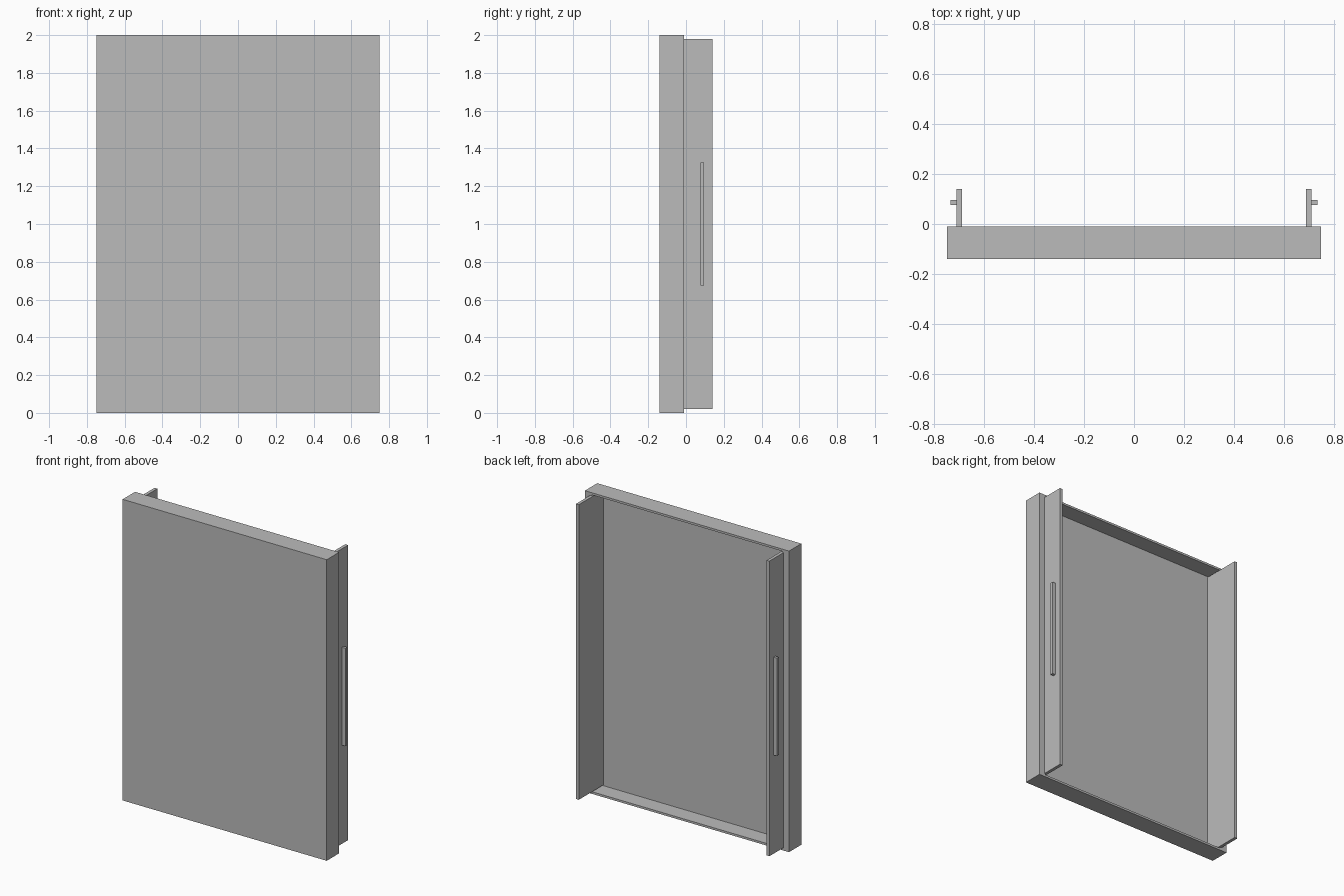
import bpy
import bmesh
from mathutils import Vector

old = bpy.data.objects.get("Cube")
if old:
    bpy.data.objects.remove(old, do_unlink=True)

# One plain grey for everything
grey = bpy.data.materials.new("plain grey")
grey.use_nodes = True
colour = (0.5, 0.5, 0.5, 1)
grey.diffuse_color = colour
grey.node_tree.nodes["Principled BSDF"].inputs["Base Color"].default_value = colour

HALF_W, HEIGHT = 0.75, 2.0
FRONT, RIM_Y, BACK = -0.14, -0.01, 0.14
PANEL_Y = -0.12          # floor of the rear recess
RIM = 0.02


def box(name, low, high, edit=None):
    """Axis-aligned box between two corners, optionally edited in bmesh."""
    low, high = Vector(low), Vector(high)
    bm = bmesh.new()
    bmesh.ops.create_cube(bm, size=1)
    for v in bm.verts:
        v.co = (low + high) / 2 + v.co * (high - low)
    if edit:
        edit(bm)
    mesh = bpy.data.meshes.new(name)
    bm.to_mesh(mesh)
    bm.free()
    mesh.materials.append(grey)
    obj = bpy.data.objects.new(name, mesh)
    bpy.context.collection.objects.link(obj)
    return obj


def hollow_back(bm):
    """Inset the rear face and sink it to leave a thin rim and front panel."""
    bm.normal_update()
    rear = max(bm.faces, key=lambda f: f.normal.y)
    bmesh.ops.inset_region(bm, faces=[rear], thickness=RIM)
    for v in rear.verts:
        v.co.x = 0.7 if v.co.x > 0 else -0.7
    floor = bmesh.ops.extrude_discrete_faces(bm, faces=[rear])["faces"][0]
    for v in floor.verts:
        v.co.y = PANEL_Y


# Shallow tray-shaped case, open at the rear
box("case", (-HALF_W, FRONT, 0), (HALF_W, RIM_Y, HEIGHT), hollow_back)

# Upright side boards slotted into the recess, each with a grip strip outside
for name, s in (("left", 1), ("right", -1)):
    def span(a, b):
        return sorted((s * a, s * b))

    x0, x1 = span(0.69, 0.711)
    box(name + "_side_board", (x0, PANEL_Y, RIM), (x1, BACK, HEIGHT - RIM))
    x0, x1 = span(0.711, 0.735)
    box(name + "_grip", (x0, 0.076, 0.675), (x1, 0.096, 1.325))
